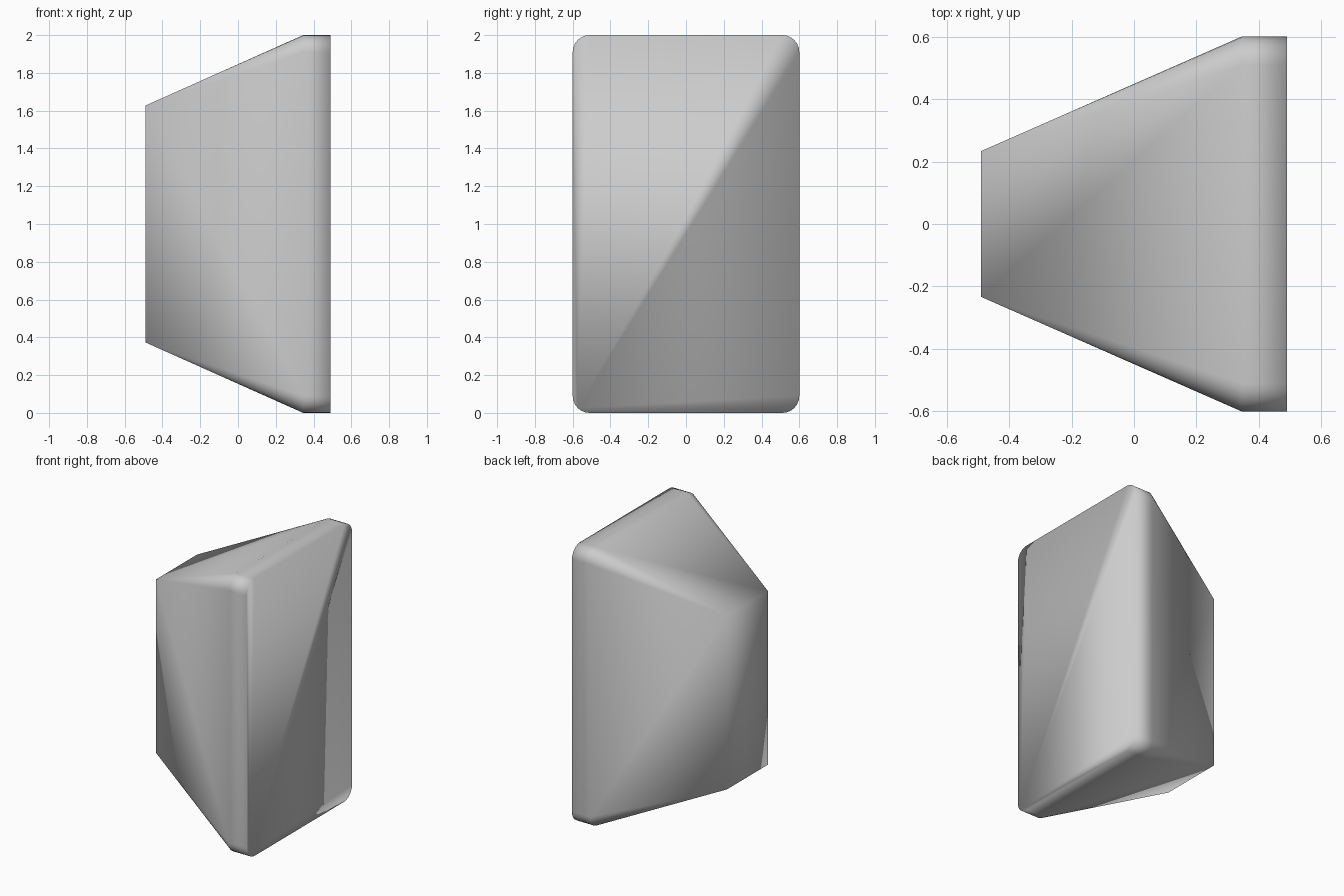
import bpy, bmesh, math

if "Cube" in bpy.data.objects:
    bpy.data.objects.remove(bpy.data.objects["Cube"])

ARC = 6                          # segments in each rounded corner
R = 0.09                         # corner radius
HALF_Y, HALF_Z, MID_Z = 0.6, 1.0, 1.0
X_END, X_RIM, X_CAP = -0.49, 0.345, 0.49
CORNERS = [(-1, -1), (1, -1), (1, 1), (-1, 1)]

grey = bpy.data.materials.new("plain grey")
grey.diffuse_color = (0.6, 0.6, 0.6, 1)
grey.use_nodes = True
grey.node_tree.nodes["Principled BSDF"].inputs["Base Color"].default_value = grey.diffuse_color

bm = bmesh.new()


def rim_loop(x):
    """Rounded rectangle in the yz plane, counted from the lower corner."""
    loop = []
    for k, (sy, sz) in enumerate(CORNERS):
        for i in range(ARC + 1):
            a = math.pi + (k + i / ARC) * math.pi / 2
            loop.append(bm.verts.new((x, sy * (HALF_Y - R) + R * math.cos(a),
                                      MID_Z + sz * (HALF_Z - R) + R * math.sin(a))))
    return loop


# Rectangular narrow end
end = [bm.verts.new((X_END, sy * 0.233, MID_Z + sz * 0.627)) for sy, sz in CORNERS]
bm.faces.new((end[3], end[0], end[1]))
bm.faces.new((end[3], end[1], end[2]))

# Rounded rim band
rim, cap = rim_loop(X_RIM), rim_loop(X_CAP)
n = len(rim)
for i in range(n):
    j = (i + 1) % n
    bm.faces.new((rim[i], rim[j], cap[j], cap[i]))

# Tapered sides: corner fans and two triangles for each flat side
for k in range(4):
    first = k * (ARC + 1)
    for i in range(first, first + ARC):
        bm.faces.new((end[k], rim[i + 1], rim[i]))
    a, b = rim[first + ARC], rim[(first + ARC + 1) % n]
    e, f = end[k], end[(k + 1) % 4]
    if k < 3:
        bm.faces.new((e, f, a))
        bm.faces.new((f, b, a))
    else:
        bm.faces.new((e, b, a))
        bm.faces.new((e, f, b))

# Flat wide face, fanned from its lower corner
hub = ARC // 2
for s in range(1, n - 1):
    bm.faces.new((cap[hub], cap[(hub + s) % n], cap[(hub + s + 1) % n]))

bmesh.ops.recalc_face_normals(bm, faces=bm.faces)
for face in bm.faces:
    face.smooth = True

mesh = bpy.data.meshes.new("tapered_block")
bm.to_mesh(mesh)
bm.free()
mesh.materials.append(grey)
block = bpy.data.objects.new("tapered_block", mesh)
bpy.context.collection.objects.link(block)
